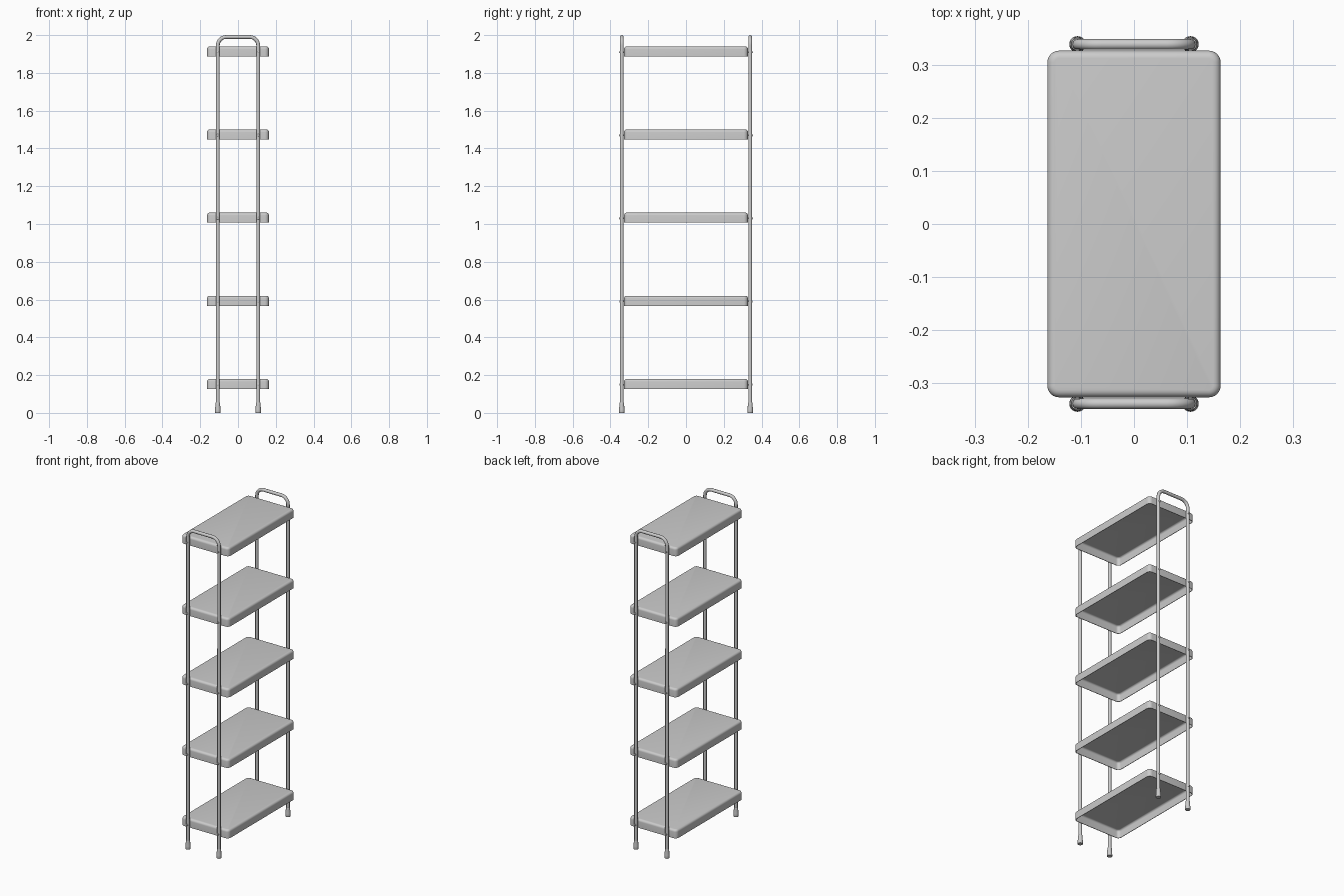
import bpy
import bmesh
import math
from mathutils import Matrix, Vector

cube = bpy.data.objects.get("Cube")
if cube:
    bpy.data.objects.remove(cube, do_unlink=True)

# One painted metal colour
metal = bpy.data.materials.new("grey_metal")
metal.use_nodes = True
grey = (0.6, 0.6, 0.6, 1)
metal.diffuse_color = grey
metal.node_tree.nodes["Principled BSDF"].inputs["Base Color"].default_value = grey

HALF_X, HALF_Y, THICK = 0.164, 0.328, 0.053
LEG_X, LEG_Y, TUBE = 0.107, 0.34, 0.01
SHELF_TOPS = [0.18 + 0.44 * i for i in range(5)]


def finish(name, bm, angle=40):
    bmesh.ops.recalc_face_normals(bm, faces=bm.faces)
    mesh = bpy.data.meshes.new(name)
    bm.to_mesh(mesh)
    bm.free()
    mesh.materials.append(metal)
    obj = bpy.data.objects.new(name, mesh)
    bpy.context.collection.objects.link(obj)
    bpy.ops.object.select_all(action="DESELECT")
    obj.select_set(True)
    bpy.context.view_layer.objects.active = obj
    bpy.ops.object.shade_smooth_by_angle(angle=math.radians(angle))
    return obj


def add_ring(bm, inset, z, corner):
    """Rounded rectangle loop of a shelf."""
    verts = []
    for k, (sx, sy) in enumerate([(1, 1), (-1, 1), (-1, -1), (1, -1)]):
        cx, cy = sx * (HALF_X - 0.022), sy * (HALF_Y - 0.022)
        for j in range(7):
            a = math.pi / 2 * (k + j / 6)
            r = corner - inset
            verts.append(bm.verts.new((cx + r * math.cos(a), cy + r * math.sin(a), z)))
    return verts


def bridge(bm, a, b):
    n = len(a)
    for i in range(n):
        bm.faces.new((a[i], a[(i + 1) % n], b[(i + 1) % n], b[i]))


# Shelf: a shallow pressed tray, open underneath, with rounded top edges
def shelf(name, top):
    bm = bmesh.new()
    wall, fillet, corner = 0.003, 0.014, 0.022
    arc = [math.pi / 2 * i / 5 for i in range(6)]
    outer = [(0, top - THICK)]
    outer += [(fillet * (1 - math.cos(a)), top - fillet * (1 - math.sin(a))) for a in arc]
    f = fillet - wall
    inner = [(wall, top - THICK)]
    inner += [(wall + f * (1 - math.cos(a)), top - wall - f * (1 - math.sin(a))) for a in arc]
    loops = [add_ring(bm, i, z, corner) for i, z in outer[::-1] + inner]
    for a, b in zip(loops, loops[1:]):
        bridge(bm, a, b)
    bm.faces.new(loops[0])
    bm.faces.new(loops[-1])
    finish(name, bm)


# Frame: one tube bent into an upside-down U
def frame(name, y):
    bend, top = 0.045, 2 - TUBE
    path = [(-LEG_X, 0.02)]
    for cx, start in ((-LEG_X + bend, math.pi), (LEG_X - bend, math.pi / 2)):
        for i in range(9):
            a = start - math.pi / 2 * i / 8
            path.append((cx + bend * math.cos(a), top - bend + bend * math.sin(a)))
    path.append((LEG_X, 0.02))
    curve = bpy.data.curves.new(name, "CURVE")
    curve.dimensions = "3D"
    curve.bevel_depth = TUBE
    curve.bevel_resolution = 4
    curve.use_fill_caps = True
    spline = curve.splines.new("POLY")
    spline.points.add(len(path) - 1)
    for p, (x, z) in zip(spline.points, path):
        p.co = (x, y, z, 1)
    temp = bpy.data.objects.new(name, curve)
    bpy.context.collection.objects.link(temp)
    bpy.context.view_layer.update()
    mesh = bpy.data.meshes.new_from_object(temp.evaluated_get(bpy.context.evaluated_depsgraph_get()))
    bpy.data.objects.remove(temp, do_unlink=True)
    bm = bmesh.new()
    bm.from_mesh(mesh)
    bpy.data.meshes.remove(mesh)
    finish(name, bm)


def lathe(name, profile, matrix):
    bm = bmesh.new()
    pts = [bm.verts.new((r, 0, z)) for r, z in profile]
    edges = [bm.edges.new(e) for e in zip(pts, pts[1:])]
    bmesh.ops.spin(bm, geom=pts + edges, cent=(0, 0, 0), axis=(0, 0, 1),
                   angle=2 * math.pi, steps=20)
    bmesh.ops.remove_doubles(bm, verts=bm.verts, dist=1e-5)
    bm.transform(matrix)
    finish(name, bm)


FOOT = [(0, 0), (0.0145, 0), (0.0155, 0.002), (0.0145, 0.02), (0.0125, 0.042),
        (0.0125, 0.052), (0.0115, 0.055), (0, 0.055)]
BOLT = [(0, -0.014), (0.004, -0.014), (0.004, 0.009), (0.006, 0.009),
        (0.006, 0.011), (0.004, 0.013), (0, 0.0135)]

for i, top in enumerate(SHELF_TOPS):
    shelf(f"shelf_{i + 1}", top)

for end, sy in (("front", -1), ("back", 1)):
    frame(f"{end}_frame", sy * LEG_Y)
    for side, sx in (("left", 1), ("right", -1)):
        at = Vector((sx * LEG_X, sy * LEG_Y, 0))
        lathe(f"{end}_{side}_foot", FOOT, Matrix.Translation(at))
        # Bolts fixing each shelf to the leg
        for i, top in enumerate(SHELF_TOPS):
            spot = at + Vector((0, 0, top - 0.03))
            turn = Matrix.Rotation(-sy * math.pi / 2, 4, "X")
            lathe(f"{end}_{side}_bolt_{i + 1}", BOLT, Matrix.Translation(spot) @ turn)
